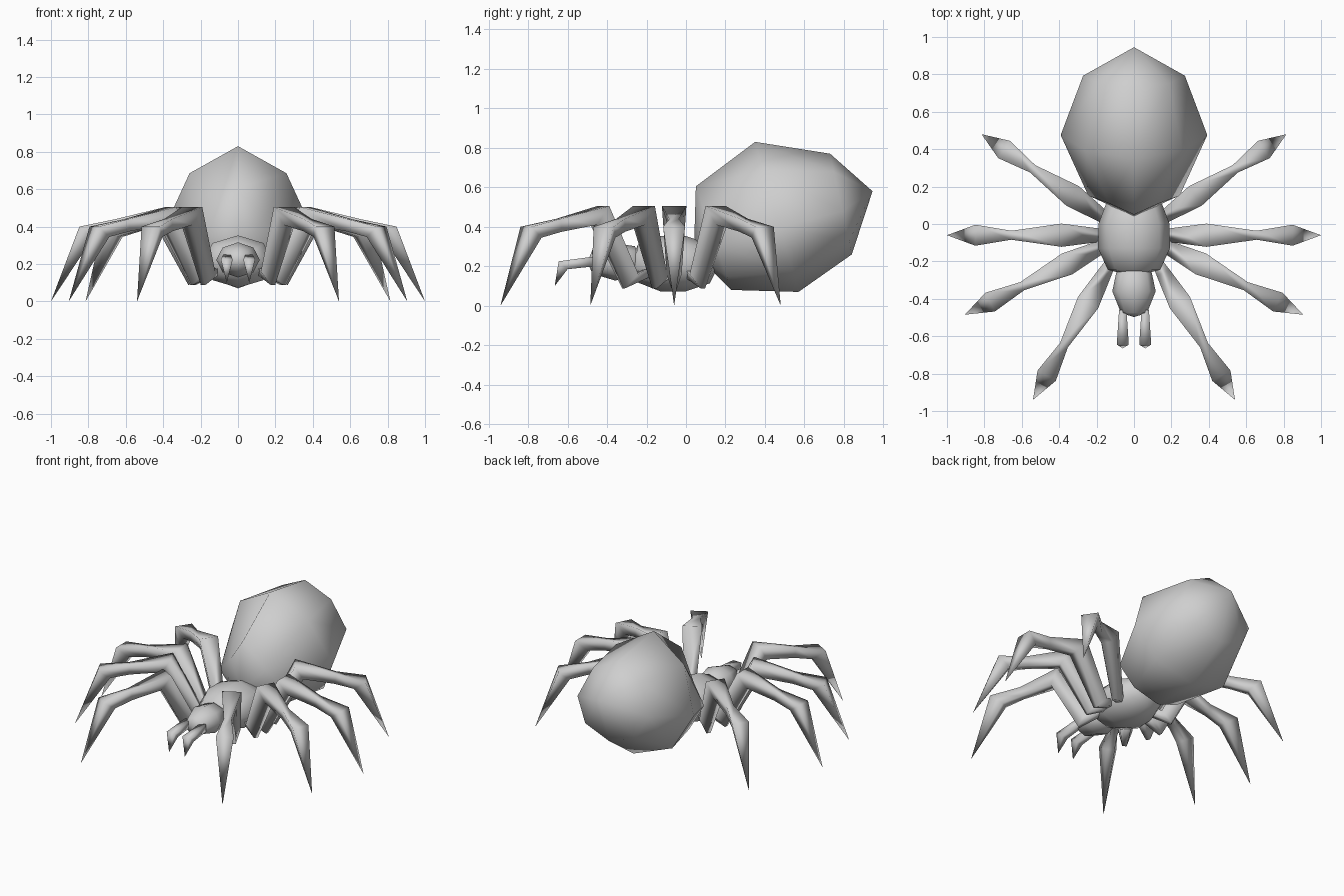
import bpy
import bmesh
from math import atan2, cos, sin, pi
from mathutils import Vector, Matrix

old = bpy.data.objects.get("Cube")
if old:
    bpy.data.objects.remove(old, do_unlink=True)

grey = bpy.data.materials.new("plain_grey")
grey.use_nodes = True
colour = (0.62, 0.62, 0.62, 1)
grey.diffuse_color = colour
grey.node_tree.nodes["Principled BSDF"].inputs["Base Color"].default_value = colour


def loft(name, rings, matrix=Matrix()):
    """Skin a chain of rings; a ring of one point closes to a pole."""
    bm = bmesh.new()
    loops = [[bm.verts.new(p) for p in ring] for ring in rings]
    for a, b in zip(loops, loops[1:]):
        n = max(len(a), len(b))
        for i in range(n):
            j = (i + 1) % n
            quad = [a[i % len(a)], a[j % len(a)], b[j % len(b)], b[i % len(b)]]
            bm.faces.new(list(dict.fromkeys(quad)))
    for end in (loops[0], loops[-1]):
        if len(end) > 2:
            bm.faces.new(end)
    bmesh.ops.recalc_face_normals(bm, faces=bm.faces)
    bm.transform(matrix)
    mesh = bpy.data.meshes.new(name)
    bm.to_mesh(mesh)
    bm.free()
    mesh.materials.append(grey)
    mesh.polygons.foreach_set("use_smooth", [True] * len(mesh.polygons))
    obj = bpy.data.objects.new(name, mesh)
    bpy.context.collection.objects.link(obj)
    return obj


def body(name, stations, centre):
    """Eight-sided body along y from (y, half width, half height)."""
    rings = []
    for y, rx, rz in stations:
        if rx == 0:
            rings.append([(0, y, 0)])
        else:
            rings.append([(rx * sin(k * pi / 4), y, rz * cos(k * pi / 4))
                          for k in range(8)])
    loft(name, rings, Matrix.Translation(centre))


def egg_ring(top, bottom, width, shoulder):
    """Leaning eight-sided ring, widest below its middle."""
    top, bottom = Vector((0, *top)), Vector((0, *bottom))
    half = [(0, 0), shoulder, (1, 0.57), (0.7, 0.87), (0, 1)]
    outline = half + [(-x, drop) for x, drop in half[-2:0:-1]]
    return [top.lerp(bottom, drop) + Vector((x * width, 0, 0))
            for x, drop in outline]


def limb(name, stations, start, heading, scale=1.0):
    """Four-sided limb from (top r, top z, under r, under z, top w, under w)."""
    rings = []
    for r, z, ur, uz, w, uw in stations:
        r, ur = r * scale, ur * scale
        if w == 0:
            rings.append([(r, 0, z)])
        else:
            rings.append([(r, w, z), (r, -w, z), (ur, -uw, uz), (ur, uw, uz)])
    place = Matrix.Translation((*start, 0)) @ Matrix.Rotation(heading, 4, 'Z')
    loft(name, rings, place)


# Abdomen, tipped up at the back
loft("abdomen", [[(0, 0.04, 0.27)],
                 egg_ring((0.05, 0.605), (0.23, 0.08), 0.245, (0.55, 0.34)),
                 egg_ring((0.35, 0.83), (0.57, 0.07), 0.392, (0.66, 0.19)),
                 egg_ring((0.73, 0.77), (0.84, 0.26), 0.272, (0.68, 0.18)),
                 [(0, 0.945, 0.58)]])

# Thorax and head
body("thorax", [(-0.22, 0, 0), (-0.185, 0.14, 0.095), (-0.07, 0.192, 0.14),
                (0.06, 0.19, 0.14), (0.18, 0.145, 0.10), (0.23, 0, 0)],
     (0, -0.06, 0.213))
body("head", [(-0.148, 0, 0), (-0.125, 0.07, 0.06), (-0.01, 0.116, 0.094),
              (0.09, 0.095, 0.08), (0.14, 0, 0)],
     (0, -0.35, 0.222))

# Legs: hip, knee, slim shin, ankle and pointed foot
reach = 0.79
leg = [(-0.09, 0.20, -0.09, 0.15, 0.025, 0.02),
       (0.0, 0.16, 0.065, 0.088, 0.038, 0.014),
       (0.185, 0.505, 0.24, 0.41, 0.062, 0.035),
       (0.45, 0.44, 0.44, 0.375, 0.024, 0.022),
       (0.64, 0.40, 0.565, 0.345, 0.056, 0.03),
       (reach, 0.0, reach, 0.0, 0, 0)]
leg_lines = {"front": ((0.155, -0.26), (0.54, -0.94)),
             "second": ((0.19, -0.13), (0.905, -0.485)),
             "third": ((0.20, -0.06), (1.0, -0.06)),
             "back": ((0.18, 0.05), (0.815, 0.48))}

# Feelers beside the mouth
feeler = [(0, 0.25, 0, 0.20, 0.02, 0.02),
          (0.185, 0.225, 0.14, 0.185, 0.032, 0.022),
          (0.205, 0.10, 0.205, 0.10, 0, 0)]

for side, s in (("left", 1), ("right", -1)):
    for which, (hip, foot) in leg_lines.items():
        way = Vector(foot) - Vector(hip)
        limb(f"{which}_leg_{side}", leg, (s * hip[0], hip[1]),
             atan2(way.y, s * way.x), way.length / reach)
    limb(f"feeler_{side}", feeler, (s * 0.06, -0.46), -pi / 2)
